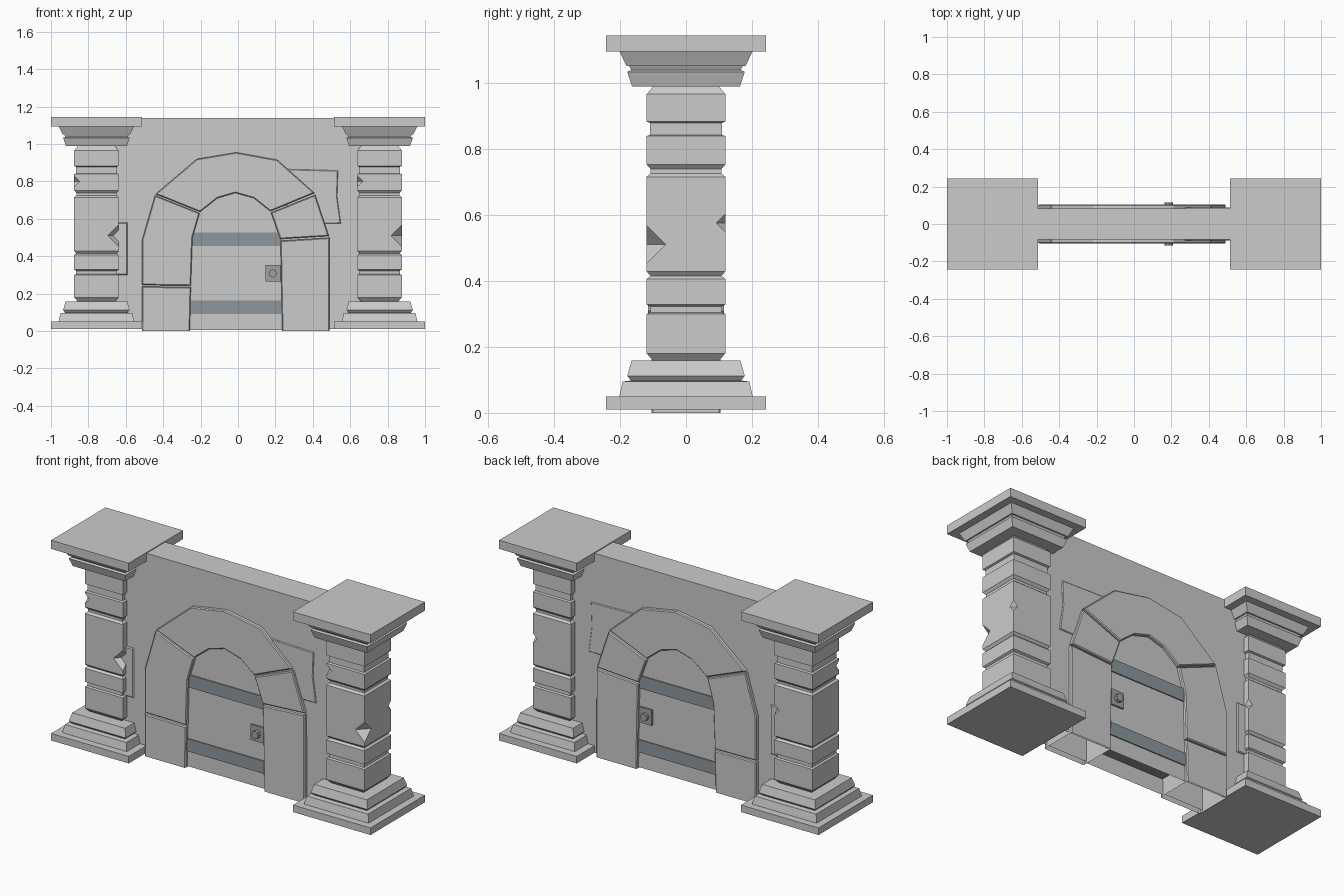
import bpy, bmesh
from mathutils import Matrix

if "Cube" in bpy.data.objects:
    bpy.data.objects.remove(bpy.data.objects["Cube"])


def finish(bm, name, mat=None):
    me = bpy.data.meshes.new(name)
    bm.to_mesh(me)
    bm.free()
    ob = bpy.data.objects.new(name, me)
    bpy.context.collection.objects.link(ob)
    if mat:
        me.materials.append(mat)
    return ob


def colour(name, rgb):
    m = bpy.data.materials.new(name)
    m.diffuse_color = (*rgb, 1)
    m.use_nodes = True
    m.node_tree.nodes["Principled BSDF"].inputs["Base Color"].default_value = m.diffuse_color
    return m


def prism(name, pts, depth, mat=None, open_bottom=False, bevel=0):
    """Extrude an (x, z) outline symmetrically from y=-depth to y=+depth."""
    bm = bmesh.new()
    a = [bm.verts.new((x, -depth, z)) for x, z in pts]
    b = [bm.verts.new((x, depth, z)) for x, z in pts]
    bm.faces.new(a)
    bm.faces.new(b)
    n = len(pts)
    for i in range(n):
        j = (i + 1) % n
        bm.faces.new((a[i], a[j], b[j], b[i]))
    bmesh.ops.recalc_face_normals(bm, faces=bm.faces)
    if bevel:
        rim = [e for e in bm.edges if abs(e.verts[0].co.y - e.verts[1].co.y) < 1e-5
               and max(v.co.z for v in e.verts) > 0.02]
        bmesh.ops.bevel(bm, geom=rim, offset=bevel, segments=1, affect='EDGES', clamp_overlap=True)
    if open_bottom:
        low = [f for f in bm.faces if all(v.co.z < 0.02 for v in f.verts)]
        bmesh.ops.delete(bm, geom=low, context='FACES')
    return finish(bm, name, mat)


def rect(x0, x1, z0, z1):
    return [(x0, z0), (x1, z0), (x1, z1), (x0, z1)]


# Pillar: stacked square rings given as (half width, height)
PROFILE = [(.243, .01), (.243, .05), (.202, .05), (.192, .095), (.166, .098), (.178, .112),
           (.165, .158), (.10, .158), (.119, .18), (.119, .30), (.108, .304), (.108, .322),
           (.119, .328), (.119, .405), (.108, .415), (.119, .428), (.119, .715), (.107, .725),
           (.107, .738), (.119, .752), (.119, .838), (.109, .842), (.109, .878), (.119, .882),
           (.119, .965), (.10, .988), (.163, .988), (.178, 1.033), (.166, 1.038),
           (.172, 1.05), (.18, 1.05), (.201, 1.094), (.243, 1.094), (.243, 1.143)]
CORNERS = [(-1, -1), (1, -1), (1, 1), (-1, 1)]


def pillar(name, cx):
    bm = bmesh.new()
    rings = [[bm.verts.new((cx + sx * h, sy * h, z)) for sx, sy in CORNERS] for h, z in PROFILE]
    for lo, hi in zip(rings, rings[1:]):
        for i in range(4):
            j = (i + 1) % 4
            bm.faces.new((lo[i], lo[j], hi[j], hi[i]))
    bm.faces.new(rings[0][::-1])
    bm.faces.new(rings[-1])
    bmesh.ops.recalc_face_normals(bm, faces=bm.faces)
    ob = finish(bm, name)
    # Chipped corners, cut with small octahedra
    cb = bmesh.new()
    for sx, sy, z, r in [(1, -1, .51, .06), (-1, -1, .80, .032), (1, 1, .575, .03)]:
        x, y = cx + sx * .12, sy * .12
        tips = [cb.verts.new((x + dx * r, y + dy * r, z)) for dx, dy in [(1, 0), (0, 1), (-1, 0), (0, -1)]]
        up, down = cb.verts.new((x, y, z + r)), cb.verts.new((x, y, z - r))
        for k in range(4):
            cb.faces.new((tips[k], tips[(k + 1) % 4], up))
            cb.faces.new((tips[(k + 1) % 4], tips[k], down))
    cutter = finish(cb, name + "_chip_cutter")
    cutter.hide_render = True
    mod = ob.modifiers.new("chips", 'BOOLEAN')
    mod.operation, mod.object, mod.solver = 'DIFFERENCE', cutter, 'EXACT'
    bpy.context.view_layer.objects.active = ob
    bpy.ops.object.modifier_apply(modifier=mod.name)
    bpy.data.objects.remove(cutter)


pillar("left_pillar", -.757)
pillar("right_pillar", .757)

# Wall with a few slightly raised stones
prism("wall", rect(-.7, .7, .01, 1.138), .083, open_bottom=True)
prism("left_wall_stone", rect(-.70, -.592, .30, .58), .091, bevel=.005)
prism("right_wall_stone", [(.25, .57), (.55, .575), (.53, .72), (.535, .858), (.27, .865)], .088, bevel=.004)

# Arch stones
D, B = .105, .005
prism("arch_left_foot", [(-.512, 0), (-.257, 0), (-.252, .234), (-.512, .238)], D, open_bottom=True, bevel=B)
prism("arch_left_stone", [(-.512, .246), (-.252, .242), (-.243, .50), (-.205, .63), (-.444, .725), (-.512, .49)],
      D, bevel=B)
prism("arch_crown", [(-.441, .732), (-.202, .637), (-.11, .71), (-.015, .738), (.085, .71), (.172, .64),
                     (.409, .738), (.21, .915), (-.01, .955), (-.22, .92)], D, bevel=B)
prism("arch_right_stone", [(.176, .632), (.226, .492), (.486, .508), (.413, .728)], D, bevel=B)
prism("arch_right_foot", [(.236, 0), (.49, 0), (.488, .499), (.227, .482)], D, open_bottom=True, bevel=B)

# Door with metal bands and lock
metal = colour("dark_metal", (.27, .31, .33))
lock = colour("lock_metal", (.36, .36, .36))
prism("door", [(-.257, .005), (.238, .005), (.228, .5), (.17, .645), (.085, .715), (-.015, .742),
               (-.11, .715), (-.2, .64), (-.243, .5)], .087, open_bottom=True)
prism("lower_band", rect(-.253, .234, .092, .163), .093, metal)
prism("upper_band", rect(-.243, .226, .455, .527), .093, metal)
prism("lock_plate", rect(.147, .226, .265, .353), .097, lock)
bm = bmesh.new()
bmesh.ops.create_cone(bm, cap_ends=True, segments=8, radius1=.022, radius2=.022, depth=.23,
                      matrix=Matrix.Translation((.186, 0, .308)) @ Matrix.Rotation(1.5707963, 4, 'X'))
finish(bm, "door_knob", lock)
